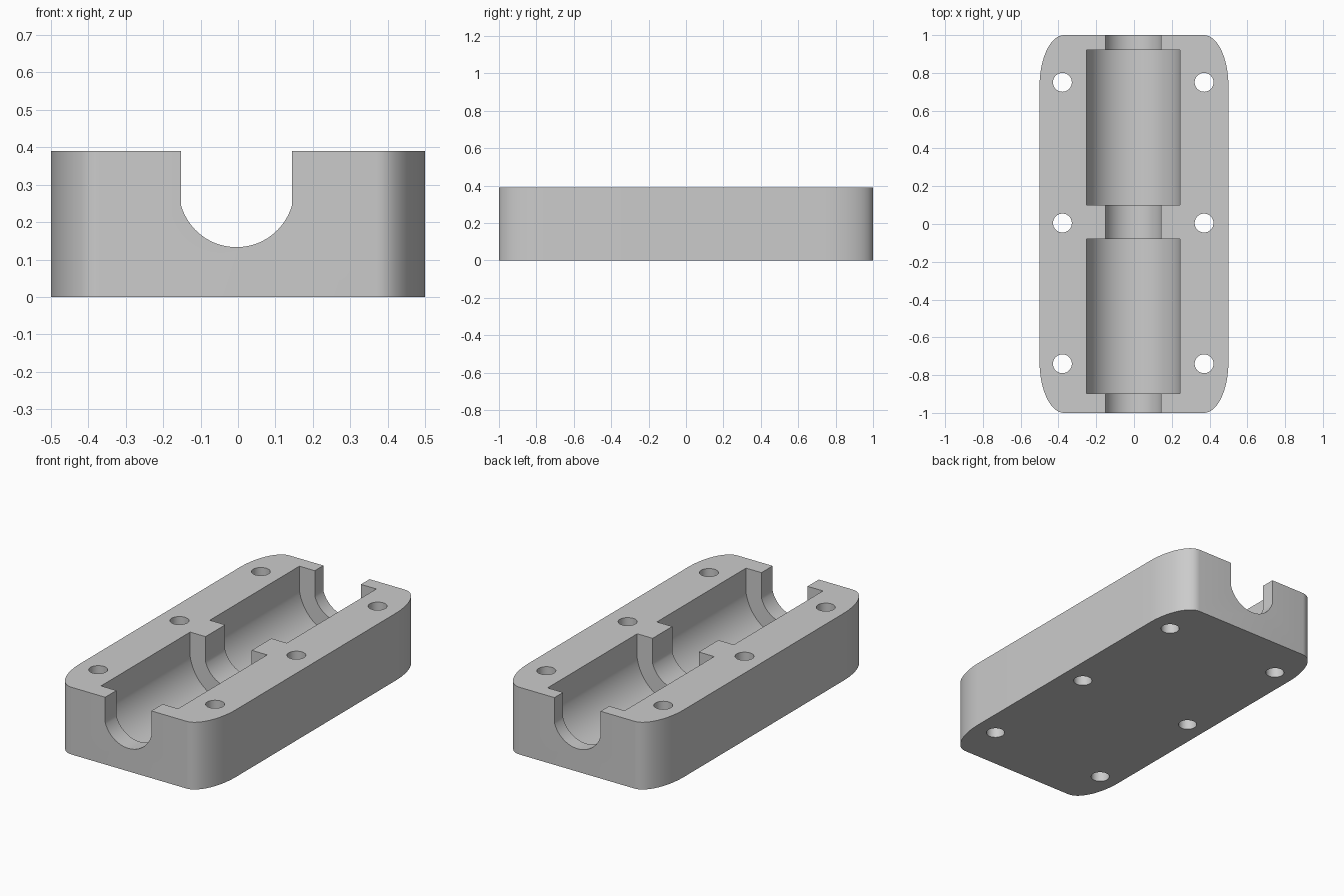
import bpy, bmesh, math
from mathutils import Matrix, Vector

if "Cube" in bpy.data.objects:
    bpy.data.objects.remove(bpy.data.objects["Cube"])

HEIGHT = 0.39
BORE_Z = 0.287      # axis of the split bore
SHIFT_X, SHIFT_Y = -0.004, 0.005   # small offset of bores and holes

grey = bpy.data.materials.new("light grey")
grey.use_nodes = True
colour = (0.6, 0.6, 0.6, 1)
grey.diffuse_color = colour
grey.node_tree.nodes["Principled BSDF"].inputs["Base Color"].default_value = colour


def prism(name, points, direction):
    """Extrude a closed 3D outline along a direction."""
    bm = bmesh.new()
    face = bm.faces.new([bm.verts.new(p) for p in points])
    result = bmesh.ops.extrude_face_region(bm, geom=[face])
    verts = [g for g in result["geom"] if isinstance(g, bmesh.types.BMVert)]
    bmesh.ops.translate(bm, verts=verts, vec=Vector(direction))
    bmesh.ops.recalc_face_normals(bm, faces=bm.faces)
    mesh = bpy.data.meshes.new(name)
    bm.to_mesh(mesh)
    bm.free()
    obj = bpy.data.objects.new(name, mesh)
    bpy.context.collection.objects.link(obj)
    mesh.materials.append(grey)
    return obj


def channel(name, half_width, radius, y0, y1):
    """U-shaped trough with a round floor, open at the top."""
    end = math.asin(half_width / radius)
    steps = 32
    points = [(SHIFT_X - half_width, y0, 0.6)]
    for i in range(steps + 1):
        a = -end + 2 * end * i / steps
        points.append((SHIFT_X + radius * math.sin(a), y0, BORE_Z - radius * math.cos(a)))
    points.append((SHIFT_X + half_width, y0, 0.6))
    return prism(name, points, (0, y1 - y0, 0))


def bolt_hole(x, y):
    ring = [(x + 0.05 * math.cos(a), y + 0.05 * math.sin(a), -0.2)
            for a in (math.tau * i / 32 for i in range(32))]
    return prism("bolt_hole_cutter", ring, (0, 0, 1))


# Body: long plate with elliptical corners
corner_x, corner_y = 0.13, 0.27
outline = []
for quarter, (sx, sy) in enumerate([(1, 1), (-1, 1), (-1, -1), (1, -1)]):
    for i in range(17):
        a = math.pi / 2 * (quarter + i / 16)
        outline.append((sx * (0.5 - corner_x) + corner_x * math.cos(a),
                        sy * (1 - corner_y) + corner_y * math.sin(a), 0))
body = prism("bearing_block_half", outline, (0, 0, HEIGHT))

# Shaft channel, two wide chambers and six bolt holes
cutters = [channel("shaft_cutter", 0.148, 0.154, -1.2, 1.2),
           channel("front_chamber_cutter", 0.247, 0.25, -0.897, -0.08),
           channel("back_chamber_cutter", 0.247, 0.25, 0.10, 0.921)]
for x in (-0.375, 0.375):
    for y in (-0.745, 0, 0.745):
        cutters.append(bolt_hole(x + SHIFT_X, y + SHIFT_Y))

for cutter in cutters:
    cutter.hide_render = True
    cut = body.modifiers.new(cutter.name, "BOOLEAN")
    cut.operation = "DIFFERENCE"
    cut.solver = "EXACT"
    cut.object = cutter

# Bake the cuts and remove the cutters
depsgraph = bpy.context.evaluated_depsgraph_get()
body_mesh = bpy.data.meshes.new_from_object(body.evaluated_get(depsgraph))
body.modifiers.clear()
body.data = body_mesh
for cutter in cutters:
    bpy.data.objects.remove(cutter)

bpy.ops.object.select_all(action="DESELECT")
body.select_set(True)
bpy.context.view_layer.objects.active = body
bpy.ops.object.shade_smooth_by_angle(angle=math.radians(30))
